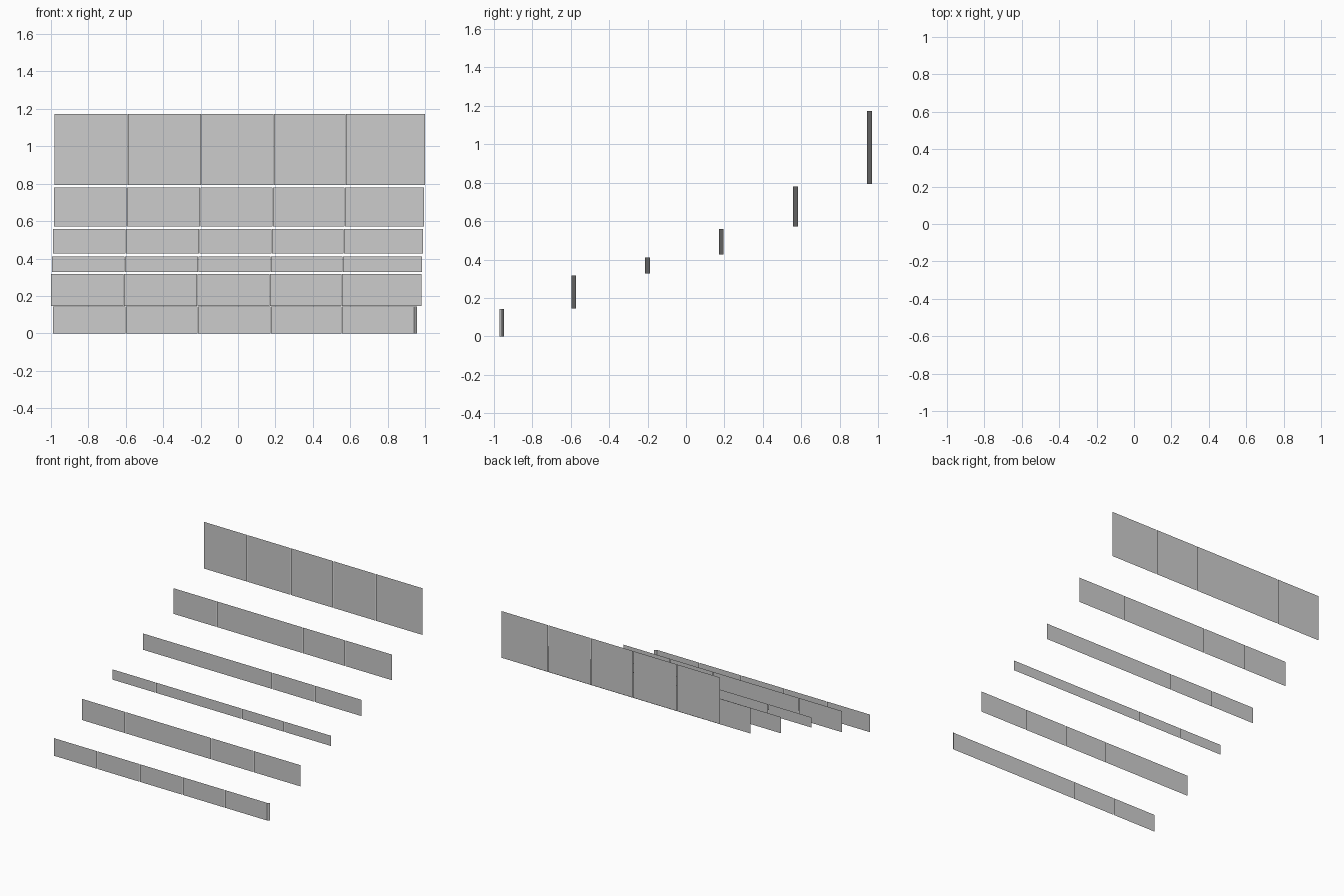
import bpy

if "Cube" in bpy.data.objects:
    bpy.data.objects.remove(bpy.data.objects["Cube"])

SLOPE = -0.0125   # each row is turned very slightly about z
GAP = 0.0015      # half of the hairline gap between panels

# row: left x, centre y, bottom z, top z
rows = [
    (-0.99, -0.957, 0.0, 0.143),
    (-1.00, -0.584, 0.145, 0.317),
    (-0.995, -0.200, 0.328, 0.411),
    (-0.99, 0.183, 0.426, 0.558),
    (-0.985, 0.569, 0.571, 0.779),
    (-0.98, 0.954, 0.793, 1.172),
]
seams = [0, 0.39, 0.783, 1.17, 1.555, 1.98]
front_seams = [0, 0.39, 0.775, 1.165, 1.545, 1.93]


def strip(name, spans, z0, z1):
    """Upright single-sided sheets, one quad per plan-view span."""
    verts, faces = [], []
    for (xa, ya), (xb, yb) in spans:
        n = len(verts)
        verts += [(xa, ya, z0), (xb, yb, z0), (xb, yb, z1), (xa, ya, z1)]
        faces.append((n, n + 1, n + 2, n + 3))
    mesh = bpy.data.meshes.new(name)
    mesh.from_pydata(verts, [], faces)
    ob = bpy.data.objects.new(name, mesh)
    bpy.context.collection.objects.link(ob)


# Riser rows, each made of five panels
for i, (left, yc, z0, z1) in enumerate(rows):
    cuts = seams if i else front_seams
    spans = []
    for k in range(5):
        a = left + cuts[k] + (GAP if k else 0)
        b = left + cuts[k + 1] - (GAP if k < 4 else 0)
        spans.append(((a, yc + SLOPE * a), (b, yc + SLOPE * b)))
    strip(f"riser_row_{i + 1}", spans, z0, z1)

# Narrow return at the right end of the lowest row
strip("riser_end_return", [((0.94, -0.969), (0.956, -0.955))], 0.0, 0.143)
